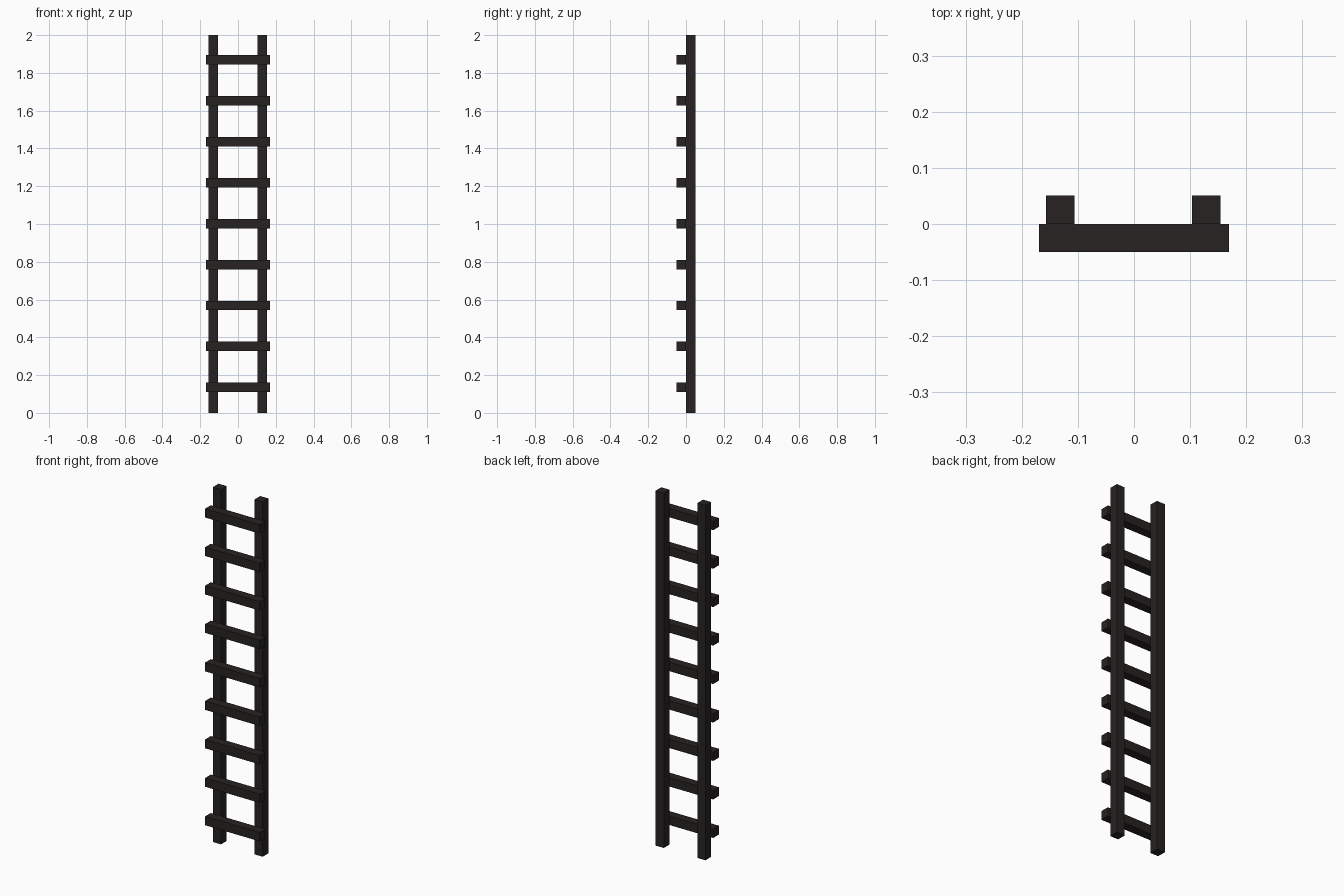
import bpy

if "Cube" in bpy.data.objects:
    bpy.data.objects.remove(bpy.data.objects["Cube"])

wood = bpy.data.materials.new("dark_wood")
wood.diffuse_color = (0.021, 0.016, 0.016, 1)
wood.use_nodes = True
wood.node_tree.nodes["Principled BSDF"].inputs["Base Color"].default_value = wood.diffuse_color


def beam(name, center, size):
    bpy.ops.mesh.primitive_cube_add(size=1, location=center)
    ob = bpy.context.object
    ob.name = name
    ob.scale = size
    bpy.ops.object.transform_apply(location=False, rotation=False, scale=True)
    ob.data.materials.append(wood)
    return ob


# Upright side rails, set behind the rungs
for side, x in (("left", -0.1315), ("right", 0.1285)):
    beam(f"{side}_rail", (x, 0.0255, 1.0), (0.051, 0.051, 2.0))

# Evenly spaced rungs across the front of the rails
RUNGS, FIRST_Z, STEP = 9, 0.135, 0.2168
for i in range(RUNGS):
    beam(f"rung_{i + 1}", (0, -0.025, FIRST_Z + i * STEP), (0.339, 0.05, 0.05))
